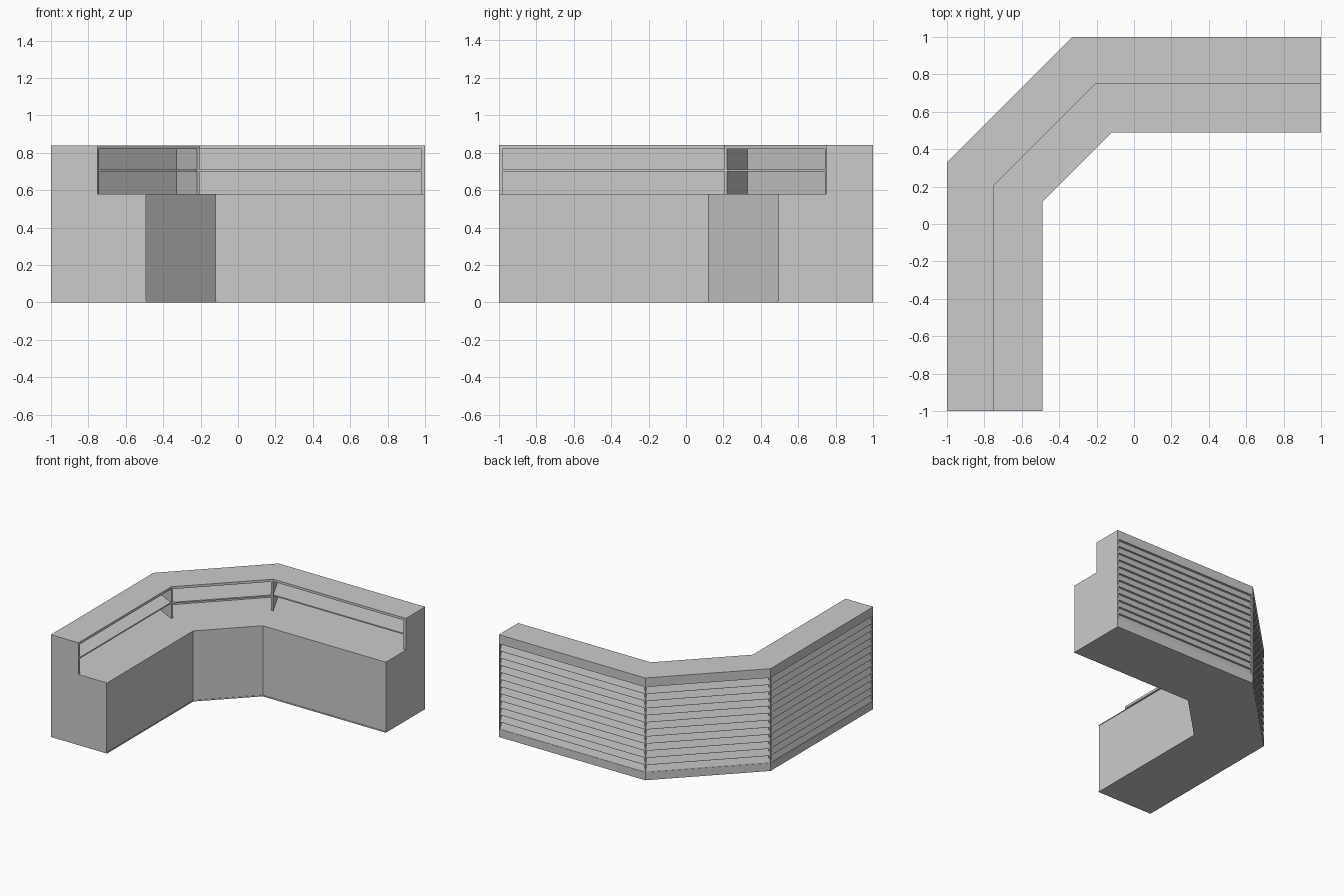
import bpy, bmesh
from mathutils import Vector

if "Cube" in bpy.data.objects:
    bpy.data.objects.remove(bpy.data.objects["Cube"])


def path(d, k=0.414):
    """Desk outline in plan, offset inward by d from the outer edge."""
    a = Vector((-1 + d, -1))
    b = Vector((-1 + d, 0.33 - k * d))
    return [a, b, Vector((-b.y, -b.x)), Vector((-a.y, -a.x))]


def finish(name, bm):
    bmesh.ops.recalc_face_normals(bm, faces=bm.faces)
    me = bpy.data.meshes.new(name)
    bm.to_mesh(me)
    bm.free()
    ob = bpy.data.objects.new(name, me)
    bpy.context.collection.objects.link(ob)
    return ob


def loft(name, sections):
    bm = bmesh.new()
    rows = [[bm.verts.new(c) for c in s] for s in sections]
    n = len(rows[0])
    for r0, r1 in zip(rows, rows[1:]):
        for i in range(n):
            j = (i + 1) % n
            bm.faces.new((r0[i], r0[j], r1[j], r1[i]))
    bm.faces.new(rows[0])
    bm.faces.new(rows[-1][::-1])
    return finish(name, bm)


def sweep(name, profile, k=0.414):
    """Sweep a (depth, z) profile along the whole desk."""
    lines = [(path(d, k), z) for d, z in profile]
    return loft(name, [[(p[i].x, p[i].y, z) for p, z in lines] for i in range(4)])


def band(name, d0, d1, z0, z1, k=0.414):
    return sweep(name, [(d0, z0), (d1, z0), (d1, z1), (d0, z1)], k)


def prism(name, pts, z0, z1):
    return loft(name, [[(p[0], p[1], z) for p in pts] for z in (z0, z1)])


def flip(pts):
    """Mirror plan points across the diagonal of the desk."""
    return [(-y, -x) for x, y in pts]


NICHE = 0.5      # corner slope of the upper tier
REC = 0.02       # depth of the louvre recess

# Lower counter
band("base_plate", 0, 0.51, 0, 0.01)
band("counter_body", REC, 0.507, 0.01, 0.575)
band("counter_top", REC, 0.51, 0.575, 0.58)

# Upper tier with open niche
band("upper_top", 0, 0.25, 0.82, 0.84, NICHE)
band("niche_back", REC, 0.028, 0.57, 0.82)
band("niche_shelf", 0.028, 0.246, 0.70, 0.71, NICHE)

# Niche end panels and corner dividers
end = [(-1 + REC, -1), (-0.75, -1), (-0.75, -0.98), (-1 + REC, -0.98)]
div = [(-0.75, 0.205), (-0.975, 0.318), (-0.968, 0.332), (-0.743, 0.219)]
for tag, f in (("left", lambda p: p), ("right", flip)):
    prism("end_panel_" + tag, f(end), 0.58, 0.82)
    prism("divider_" + tag, f(div), 0.58, 0.82)

# Rails around the louvres
Z0, Z1 = 0.065, 0.765
band("bottom_rail", 0, REC, 0.01, Z0)
band("top_rail", 0, REC, Z1, 0.82)

# Posts at both ends of every outer panel
pts = path(0)
for i in range(3):
    for j, (p, q) in enumerate(((pts[i], pts[i + 1]), (pts[i + 1], pts[i]))):
        t = (q - p).normalized() * 0.012
        n = Vector((t.y, -t.x)).normalized() * REC * (1 if j == 0 else -1)
        prism(f"post_{i}_{j}", [p, p + t, p + t + n, p + n], Z0, Z1)

# Slanted louvre slats
COUNT = 12
h = (Z1 - Z0) / COUNT
for i in range(COUNT):
    z = Z0 + i * h
    sweep(f"slat_{i}", [(REC, z), (0.002, z), (0.002, z + 0.006), (REC, z + h)])
